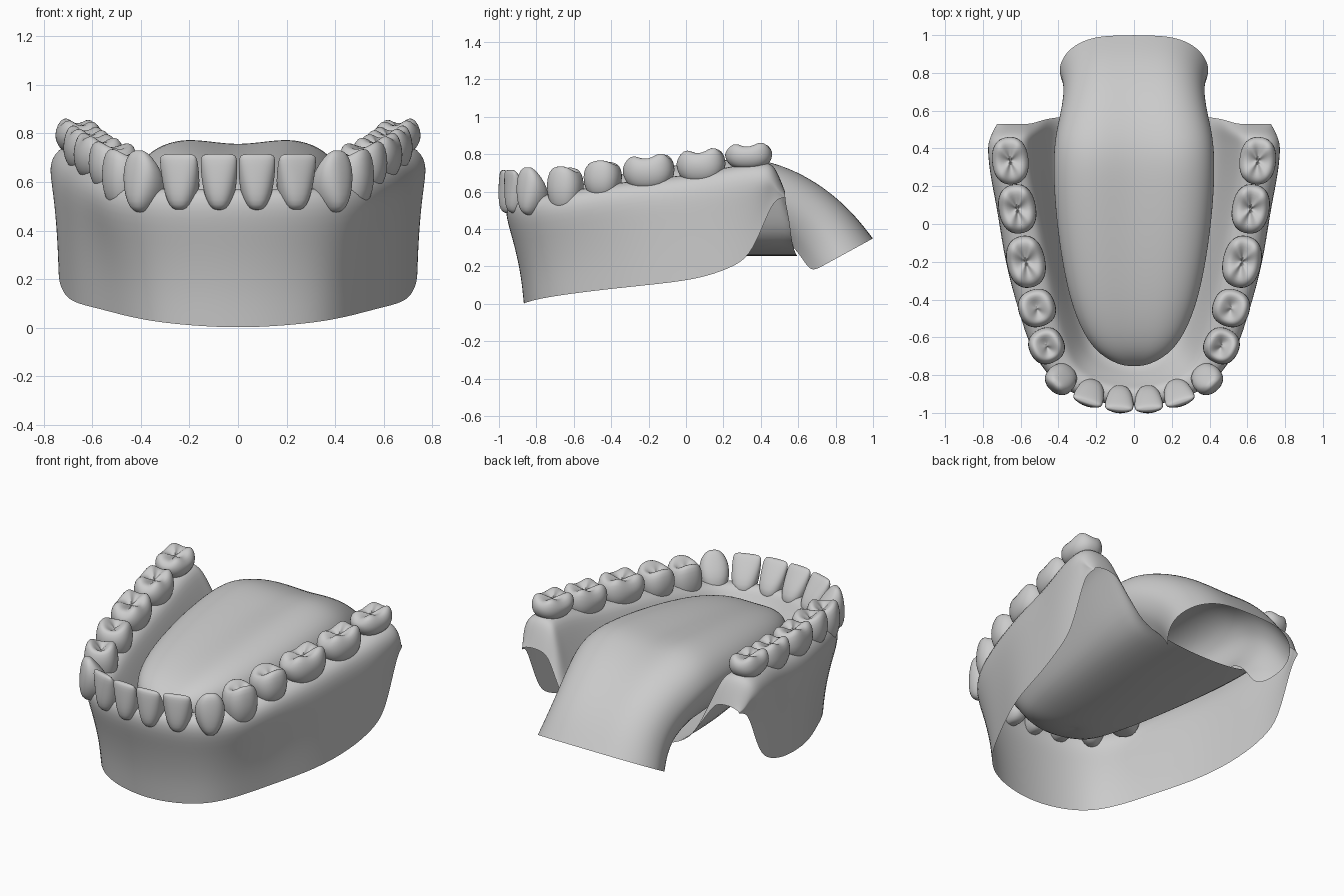
import bpy, bmesh, math
from mathutils import Vector

if "Cube" in bpy.data.objects:
    bpy.data.objects.remove(bpy.data.objects["Cube"])

grey = bpy.data.materials.new("plaster_grey")
grey.use_nodes = True
grey.diffuse_color = (0.6, 0.6, 0.6, 1)
grey.node_tree.nodes["Principled BSDF"].inputs["Base Color"].default_value = (0.6, 0.6, 0.6, 1)


def build(name, rows, levels, loop=False, caps=False):
    """Skin a grid of points (list of equal rows), mirror it and smooth it."""
    bm = bmesh.new()
    grid = [[bm.verts.new(p) for p in row] for row in rows]
    n = len(rows[0])
    for a, b in zip(grid, grid[1:]):
        for j in range(n if loop else n - 1):
            k = (j + 1) % n
            bm.faces.new((a[j], a[k], b[k], b[j]))
    if caps:
        for row in (grid[0], grid[-1]):
            c = bm.verts.new(sum((v.co for v in row), Vector()) / n)
            for j in range(n):
                bm.faces.new((row[j], row[(j + 1) % n], c))
    bmesh.ops.remove_doubles(bm, verts=bm.verts, dist=1e-5)
    bmesh.ops.recalc_face_normals(bm, faces=bm.faces)
    mesh = bpy.data.meshes.new(name)
    bm.to_mesh(mesh)
    bm.free()
    mesh.materials.append(grey)
    mesh.shade_smooth()
    ob = bpy.data.objects.new(name, mesh)
    bpy.context.collection.objects.link(ob)
    ob.modifiers.new("mirror", 'MIRROR').use_clip = True
    s = ob.modifiers.new("smooth", 'SUBSURF')
    s.levels = s.render_levels = levels


# Gum: crest x, crest y, outer offset, bottom offset, crest z, bottom z, floor centre y
stations = [
    (0, -.92, .055, -.05, .575, 0, -.45), (.14, -.91, .055, -.05, .575, .005, -.44),
    (.28, -.865, .065, -.04, .575, .015, -.42), (.385, -.78, .085, -.015, .58, .03, -.38),
    (.45, -.64, .115, .02, .60, .05, -.32), (.51, -.44, .115, .05, .64, .075, -.22),
    (.56, -.19, .13, .11, .67, .10, -.05), (.61, .08, .115, .105, .70, .13, .15),
    (.64, .25, .125, .10, .74, .19, .30), (.65, .35, .13, .09, .755, .25, .40),
    (.655, .42, .13, .085, .76, .44, .50), (.65, .465, .115, .09, .75, .54, .56),
    (.645, .50, .10, .09, .68, .565, .59), (.64, .53, .085, .085, .60, .57, .60)]
last = len(stations) - 1
rows = []
for i, (cx, cy, out, bot, zm, zb, yc) in enumerate(stations):
    a, b = stations[max(i - 1, 0)], stations[min(i + 1, last)]
    t = Vector((b[0] - a[0], b[1] - a[1])).normalized()
    if i == 0:
        t = Vector((1, 0))
    elif i > last - 4:
        t = Vector((0, 1))
    nrm, c, f = Vector((t.y, -t.x)), Vector((cx, cy)), i / last
    inner = .06 + .04 * min(1, i / 4)
    top = max(zm - .085, zb + .01)
    row = []
    for off, z in ((bot, zb), (bot + .15 * (out - bot), zb + .33 * (top - zb)),
                   (bot + .55 * (out - bot), zb + .7 * (top - zb)), (out, top),
                   (out * .6, zm), (-inner * .6, zm), (-inner, zm - .05)):
        p = c + nrm * off
        row.append((p.x, p.y, z))
    edge = c - nrm * inner
    zc = .29 - .04 * min(1, f * 2)
    for k, z in ((.12, (zm + zc) / 2 + .02), (.25, zc + .08), (.6, zc + .02), (1, zc)):
        row.append((edge.x * (1 - k), edge.y + (yc - edge.y) * k ** (1 - .5 * f), z))
    rows.append([(0 if i == 0 else x, y, z) for x, y, z in row])
build("gum", rows, 2)

# Tongue: top y, top z, half width, side-edge y, side-edge z, centre dip
spine = [
    (-.755, .46, 0, -.755, .46, 0), (-.75, .50, .08, -.74, .44, 0), (-.70, .57, .18, -.69, .43, 0),
    (-.60, .63, .265, -.59, .43, .01), (-.40, .69, .345, -.40, .42, .03),
    (-.10, .74, .40, -.10, .42, .05), (.15, .77, .425, .15, .42, .07),
    (.35, .785, .43, .32, .41, .07), (.48, .755, .42, .44, .40, .05),
    (.62, .70, .395, .52, .35, .03), (.77, .605, .375, .58, .30, .02),
    (.90, .485, .375, .63, .23, .01), (1.0, .35, .395, .67, .17, 0)]
rows = []
for i, (y, z, w, ye, ze, dip) in enumerate(spine):
    bow = max(0, .1 * (i - 8) / 4)
    arch = ((0, dip), (.25, dip * .5), (.5, 0), (.72, .06), (.88, .18), (.97, .34),
            (1.01, .52), (.95, .8), (.8, 1))
    pts = [(x, t + bow * x * x * (1 - t)) for x, t in arch]
    rows.append([(w * x, y + (ye - y) * t, z + (ze - z) * t) for x, t in pts])
build("tongue", rows, 2)

# Crown profiles: height, width, depth, outward shift
INCISOR = ((0, .3, .4, .14), (.07, .58, .78, .1), (.28, .86, 1, .05), (.55, .98, .78, .16),
           (.82, 1.03, .46, .3), (.96, .98, .26, .37), (1, .8, .12, .38))
CANINE = ((0, .25, .35, .12), (.07, .52, .78, .09), (.28, .9, 1, .04), (.56, 1.05, .88, .09),
          (.8, .9, .55, .2), (.95, .55, .3, .26), (1, .28, .12, .26))
MOLAR = ((0, .5, .55, 0), (.06, .75, .78, 0), (.28, .97, .98, 0), (.55, 1.06, 1.05, 0),
         (.8, 1, .95, 0), (.94, .84, .76, 0), (.93, .6, .53, 0), (.83, .32, .25, 0), (.78, .1, .08, 0))


def tooth(name, x, y, angle, w, d, z0, z1, profile, cusps=0, lift=0, tilt=0):
    """Crown facing outward at angle (degrees from the front towards the side)."""
    a = math.radians(angle)
    out, along = Vector((math.sin(a), -math.cos(a))), Vector((math.cos(a), math.sin(a)))
    rows, n = [], 24
    for h, wf, df, shift in profile:
        row = []
        for j in range(n):
            q = 2 * math.pi * (j + .5) / n
            cq, sq = math.cos(q), math.sin(q)
            u = math.copysign(abs(cq) ** .85, cq) * wf * w / 2
            v = math.copysign(abs(sq) ** .85, sq) * df * d / 2 + shift * d
            p = Vector((x, y)) + along * u + out * v
            z = z0 + (z1 - z0) * h
            if h > .7:
                z += tilt * u
                if cusps:
                    z += lift * (-math.cos(cusps * q)) * (.5 + .5 * min(1, wf)) + .06 * v
            row.append((p.x, p.y, z))
        rows.append(row)
    build(name, rows, 1, loop=True, caps=True)


tooth("central_incisor", .075, -.915, 4, .15, .16, .485, .715, INCISOR)
tooth("lateral_incisor", .228, -.882, 18, .16, .16, .485, .715, INCISOR)
tooth("canine", .378, -.812, 42, .165, .175, .475, .73, CANINE)
tooth("first_premolar", .463, -.645, 64, .185, .185, .50, .735, MOLAR, 2, .016)
tooth("second_premolar", .514, -.445, 72, .195, .195, .57, .765, MOLAR, 2, .014, .05)
tooth("first_molar", .572, -.20, 78, .27, .2, .615, .795, MOLAR, 4, .014, .10)
tooth("second_molar", .618, .08, 80, .255, .195, .65, .825, MOLAR, 4, .014, .10)
tooth("third_molar", .655, .335, 84, .245, .19, .725, .855, MOLAR, 4, .012, .06)
